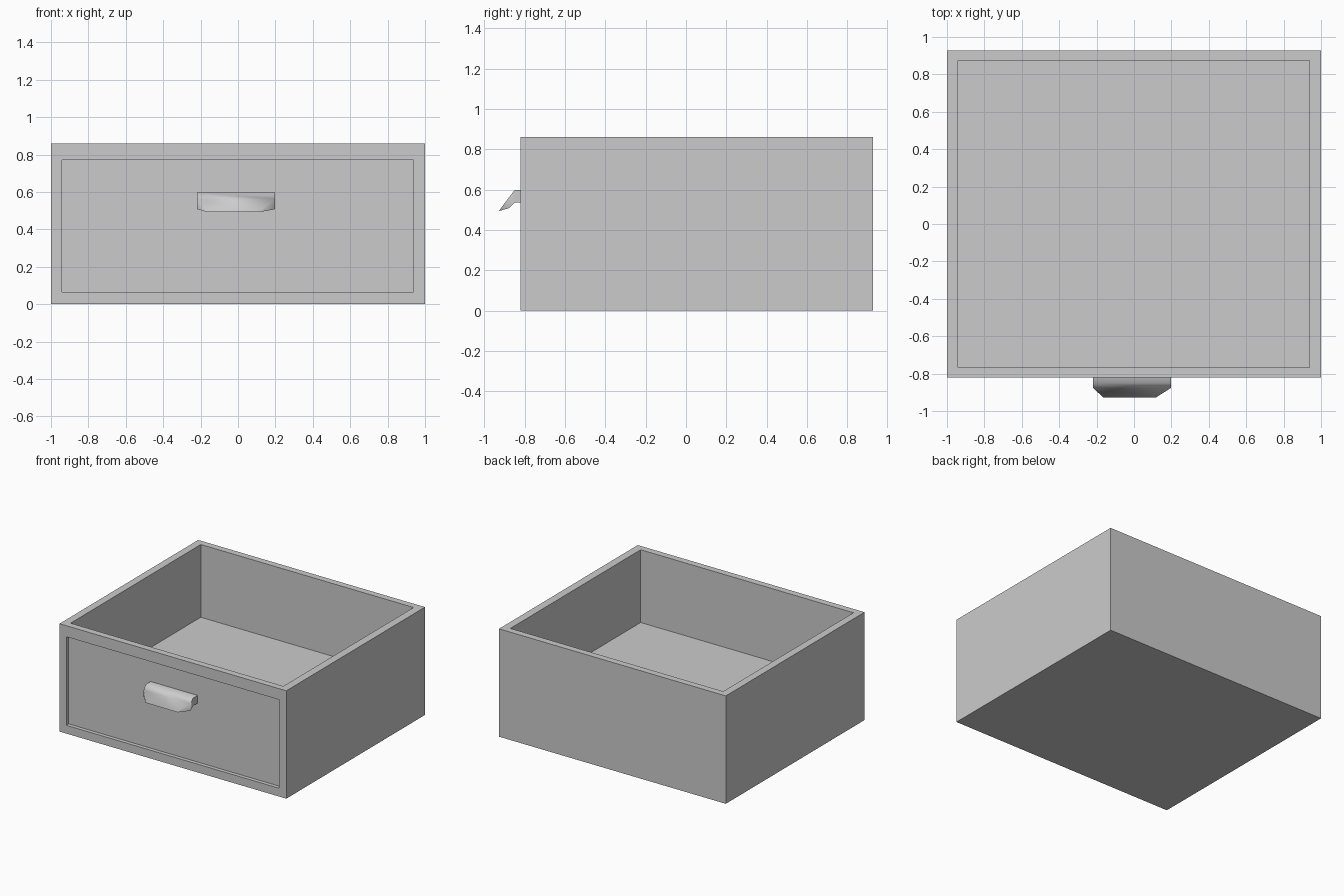
import bpy, bmesh, math
from mathutils import Vector

if "Cube" in bpy.data.objects:
    bpy.data.objects.remove(bpy.data.objects["Cube"])

LO, HI = Vector((-1, -0.82, 0)), Vector((1, 0.927, 0.86))


def add_object(name, bm):
    bmesh.ops.recalc_face_normals(bm, faces=bm.faces)
    mesh = bpy.data.meshes.new(name)
    bm.to_mesh(mesh)
    bm.free()
    obj = bpy.data.objects.new(name, mesh)
    bpy.context.collection.objects.link(obj)
    return obj


def pocket(bm, direction, lo, hi, offset):
    """Frame the face looking in a direction, then sink its centre."""
    bm.normal_update()
    face = max(bm.faces, key=lambda f: f.normal.dot(direction) * f.calc_area())
    mid = face.calc_center_median()
    bmesh.ops.inset_individual(bm, faces=[face], thickness=0.05)
    for v in face.verts:
        for i in range(3):
            if abs(direction[i]) < 0.5:
                v.co[i] = lo[i] if v.co[i] < mid[i] else hi[i]
    new = bmesh.ops.extrude_discrete_faces(bm, faces=[face])["faces"][0]
    bmesh.ops.translate(bm, verts=new.verts, vec=offset)


# Drawer body: box with an open top and a shallow framed front panel
bm = bmesh.new()
bmesh.ops.create_cube(bm, size=1)
for v in bm.verts:
    v.co = [LO[i] if v.co[i] < 0 else HI[i] for i in range(3)]
pocket(bm, Vector((0, 0, 1)), (-0.94, -0.767, 0), (0.937, 0.874, 0), (0, 0, -0.58))
pocket(bm, Vector((0, -1, 0)), (-0.94, 0, 0.066), (0.937, 0, 0.772), (0, 0.03, 0))
add_object("drawer_body", bm)

# Handle: bent lip, as rows of (y, top z, bottom z, left x, right x)
rows = [(-0.785, 0.597, 0.535, -0.218, 0.197),
        (-0.85, 0.597, 0.535, -0.218, 0.197),
        (-0.877, 0.562, 0.508, -0.218, 0.197),
        (-0.927, 0.495, 0.493, -0.165, 0.118)]
bm = bmesh.new()
rings = [[bm.verts.new(p) for p in ((l, y, t), (r, y, t), (r, y, b), (l, y, b))]
         for y, t, b, l, r in rows]
for a, b in zip(rings, rings[1:]):
    for i in range(4):
        j = (i + 1) % 4
        bm.faces.new((a[i], a[j], b[j], b[i]))
bm.faces.new(rings[0])
bm.faces.new(rings[-1])
handle = add_object("handle", bm)
bpy.context.view_layer.objects.active = handle
handle.select_set(True)
bpy.ops.object.shade_smooth_by_angle(angle=math.radians(60))
